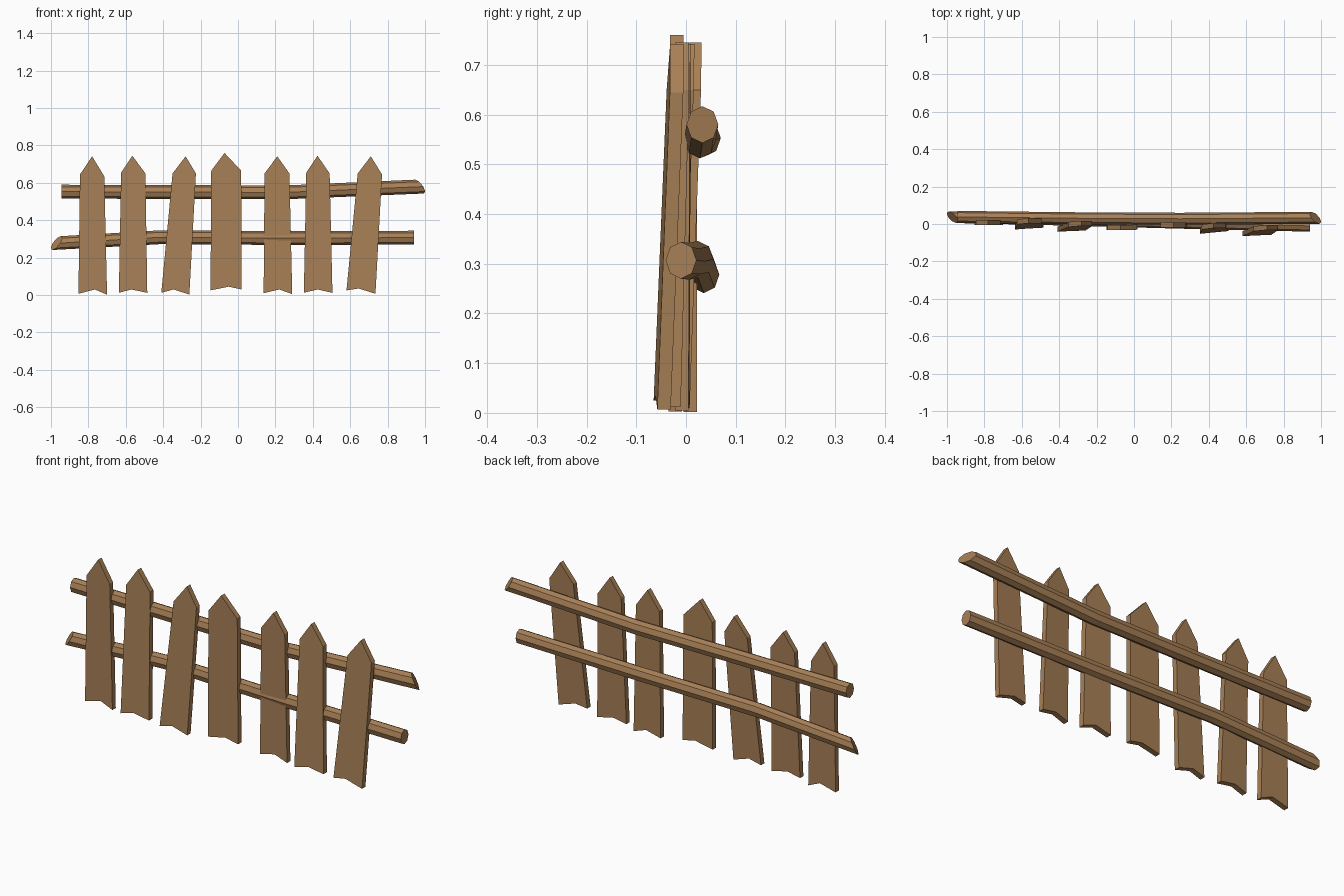
import bpy, bmesh, math

if "Cube" in bpy.data.objects:
    bpy.data.objects.remove(bpy.data.objects["Cube"])

wood = bpy.data.materials.new("warm_wood")
wood.diffuse_color = (0.39, 0.215, 0.093, 1)
wood.use_nodes = True
wood.node_tree.nodes["Principled BSDF"].inputs["Base Color"].default_value = wood.diffuse_color


def finish(name, bm):
    bmesh.ops.recalc_face_normals(bm, faces=bm.faces)
    mesh = bpy.data.meshes.new(name)
    bm.to_mesh(mesh)
    bm.free()
    mesh.materials.append(wood)
    bpy.context.collection.objects.link(bpy.data.objects.new(name, mesh))


def picket(name, outline, lean, thick=0.027):
    """Pointed, notched board; lean = front y at bottom left/right, top left/right."""
    bl, br, tl, tr = lean
    xs = [outline[0][0], outline[2][0]]
    shift = outline[4][0] - xs[0]
    bm = bmesh.new()
    front = []
    for x, z in outline:
        t = z / 0.74
        u = (x - shift * t - xs[0]) / (xs[1] - xs[0])
        y = (bl + (br - bl) * u) * (1 - t) + (tl + (tr - tl) * u) * t
        front.append(bm.verts.new((x, y, z)))
    back = [bm.verts.new((v.co.x, v.co.y + thick, v.co.z)) for v in front]
    bm.faces.new(front)
    bm.faces.new(back[::-1])
    n = len(front)
    for i in range(n):
        j = (i + 1) % n
        bm.faces.new((front[i], back[i], back[j], front[j]))
    finish(name, bm)


def rail(name, path, ry, rz, cut_end, cut_y, sides=8):
    """Eight-sided pole along a path, with one end sawn at a slant."""
    bm = bmesh.new()
    rings = []
    for k, (x, y, z) in enumerate(path):
        ring = []
        for i in range(sides):
            a = 2 * math.pi * i / sides
            c, s = math.cos(a), math.sin(a)
            dx = 0
            if k == cut_end:
                dx = (cut_y * c - 0.023 * s) * (1 if x > 0 else -1)
            ring.append(bm.verts.new((x + dx, y + ry * c, z + rz * s)))
        rings.append(ring)
    for a, b in zip(rings, rings[1:]):
        for i in range(sides):
            j = (i + 1) % sides
            bm.faces.new((a[i], a[j], b[j], b[i]))
    bm.faces.new(rings[0])
    bm.faces.new(rings[-1])
    finish(name, bm)


# Pickets: bottom left, notch, bottom right, right shoulder, left shoulder follow
# as (x, z) pairs; the tip sits between the shoulders
boards = [
    ((-.853, .007), (-.765, .03), (-.70, .002), (-.715, .635), (-.78, .742), (-.845, .645), (-.005, -.005, -.005, -.005)),
    ((-.637, .012), (-.57, .03), (-.485, .012), (-.495, .65), (-.565, .745), (-.625, .655), (-.03, -.02, .004, .01)),
    ((-.41, .012), (-.345, .03), (-.26, .003), (-.225, .65), (-.28, .742), (-.35, .65), (-.042, -.035, -.01, -.005)),
    ((-.147, .025), (-.05, .045), (.02, .03), (.017, .665), (-.072, .76), (-.143, .665), (-.03, -.028, -.032, -.03)),
    ((.137, .01), (.22, .03), (.29, .005), (.275, .65), (.21, .742), (.142, .65), (-.02, -.022, -.018, -.02)),
    ((.352, .012), (.425, .03), (.505, .012), (.49, .65), (.425, .745), (.365, .655), (-.053, -.038, -.022, -.012)),
    ((.58, .025), (.645, .035), (.735, .007), (.77, .645), (.71, .742), (.64, .65), (-.066, -.058, -.032, -.024)),
]
for n, b in enumerate(boards, 1):
    # the left shoulder sets the sideways lean
    outline = list(b[:6])
    picket(f"picket_{n}", outline, b[6])

# Rails
rail("upper_rail",
     [(-.945, .038, .553), (-.35, .031, .551), (.25, .028, .549), (.97, .033, .58)],
     .032, .037, 3, -.021)
rail("lower_rail",
     [(-.97, .036, .278), (-.42, .024, .309), (.25, .006, .305), (.94, -.01, .307)],
     .031, .037, 0, .021)
